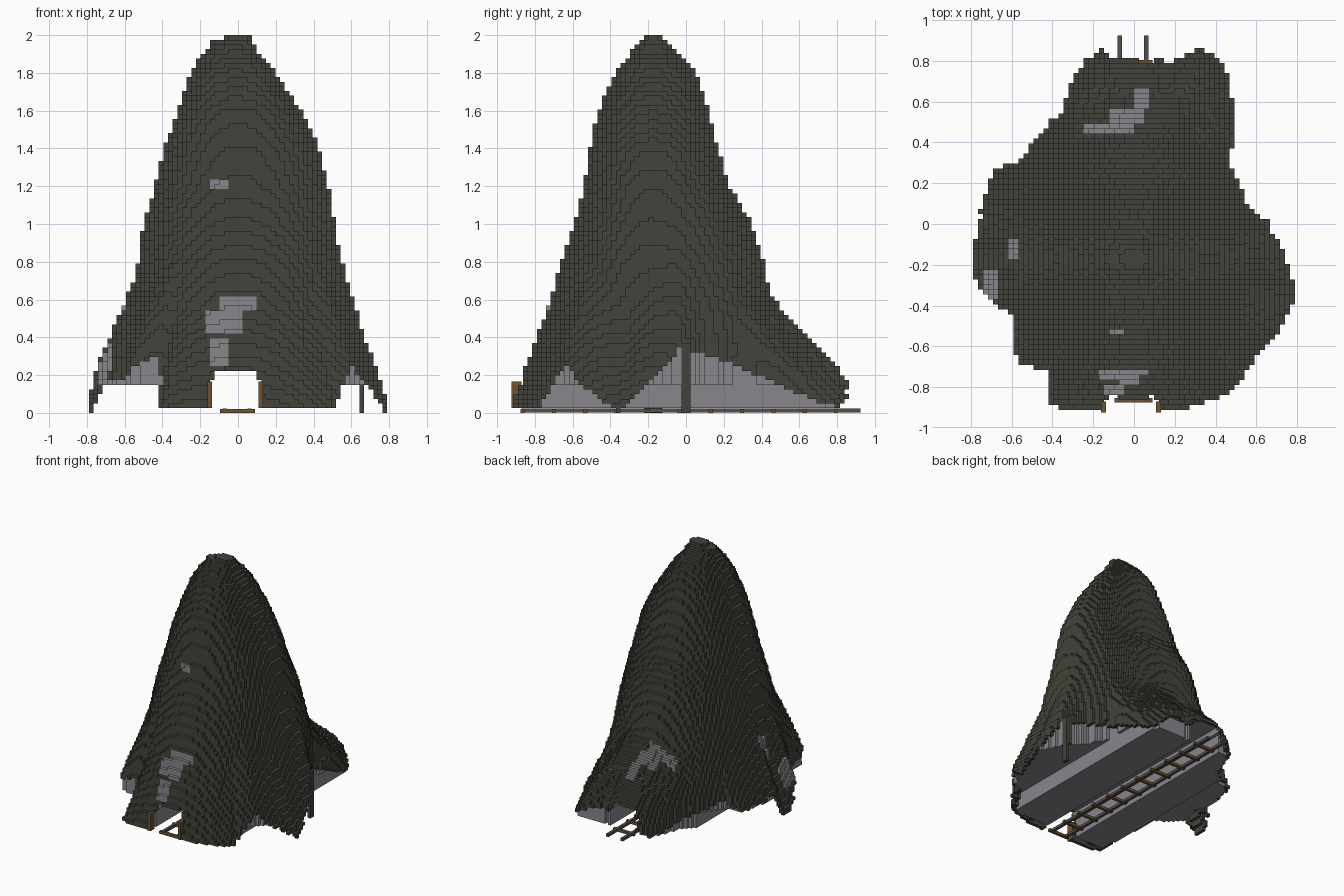
import bpy, bmesh, math

cube = bpy.data.objects.get("Cube")
if cube:
    bpy.data.objects.remove(cube)

V = 2.0 / 81          # block size
CY = -0.18            # y of the summit


def material(name, rgb):
    m = bpy.data.materials.new(name)
    m.diffuse_color = (*rgb, 1)
    m.use_nodes = True
    m.node_tree.nodes["Principled BSDF"].inputs["Base Color"].default_value = (*rgb, 1)
    return m


MOSS = material("dark_moss", (0.055, 0.056, 0.043))
ROCK = material("grey_rock", (0.25, 0.24, 0.26))
WOOD = material("brown_wood", (0.16, 0.085, 0.03))
STEEL = material("dark_steel", (0.08, 0.08, 0.085))


def table(rows, t):
    """Linear interpolation of the columns after the first."""
    if t <= rows[0][0]:
        return rows[0][1:]
    for a, b in zip(rows, rows[1:]):
        if t <= b[0]:
            f = (t - a[0]) / (b[0] - a[0])
            return tuple(p + (q - p) * f for p, q in zip(a[1:], b[1:]))
    return rows[-1][1:]


# height, reach to -x, +x, front, back
PROFILE = [
    (0.0, .64, .64, .62, .95), (0.2, .62, .62, .60, .90), (0.4, .60, .59, .585, .71),
    (0.6, .575, .575, .54, .63), (0.8, .53, .55, .48, .59), (1.0, .50, .51, .41, .53),
    (1.2, .44, .48, .36, .41), (1.4, .39, .43, .33, .35), (1.6, .32, .33, .285, .30),
    (1.8, .25, .20, .19, .23), (1.9, .19, .12, .12, .15), (1.975, .13, .07, .05, .07),
    (2.0, .03, .07, .03, .04)]

# angle, footprint radius, height of the ragged hem
HEM = [
    (-52, .81, .02), (-49, .80, .04), (-38, .76, .25), (-13, .82, 0), (13, .69, .35),
    (25, .62, .32), (45, .65, .25), (64, 1.04, .04), (72, 1.11, .13), (80, .99, .15),
    (88, 1.03, .12), (96, 1.09, .08), (104, 1.01, .03), (116, .81, .12), (138, .74, .22),
    (147, .82, .15), (170, .78, .2), (176, .80, 0), (182, .80, 0), (190, .78, .17),
    (204, .66, .18), (222, .77, .25), (231, .68, .3), (234, .70, .02), (240, .83, .02),
    (258, .76, .02), (282, .76, .02), (308, .81, .02)]

# bare rock patches: x, y and z ranges
PATCHES = [
    (-.10, .09, -.95, -.5, .54, .61), (-.17, .03, -.95, -.5, .42, .54),
    (-.16, -.05, -.95, -.5, .24, .40), (-.15, -.04, -.6, -.4, 1.19, 1.24),
    (-.25, 0, .44, .50, .2, .9), (-.12, .06, .50, .58, .2, .8),
    (0, .08, .58, .67, .2, .8), (-.74, -.67, -.36, -.23, .1, .4),
    (-.62, -.58, -.17, -.07, .2, .8)]


def centre(c):
    return (c[0] + .5) * V, (c[1] + .5) * V, (c[2] + .5) * V


def in_tunnel(x, z):
    return (-.15 < x < .12 and z < .17) or (-.115 < x < .095 and z < .215)


# Solid mountain volume, layer by layer
levels = [table(PROFILE, (k + .5) * V) for k in range(81)]
inside, hem = set(), {}
for i in range(-34, 34):
    for j in range(-39, 39):
        x, y, _ = centre((i, j, 0))
        dx, dy = x, y - CY
        d = math.hypot(dx, dy) or 1e-6
        ang = math.degrees(math.atan2(dy, dx))
        base, rim = table(HEM, ang if ang >= -52 else ang + 360)
        hem[i, j] = rim
        for k in range(81):
            z = (k + .5) * V
            xl, xr, yf, yb = levels[k]
            a, b = (xr if dx > 0 else xl), (yb if dy > 0 else yf)
            p = 2.2
            r = ((abs(dx) / d / a) ** p + (abs(dy) / d / b) ** p) ** (-1 / p)
            w = min(1, max(0, 1 - (z - rim) / .55)) ** 1.5
            if d < r + (base - r) * w:
                inside.add((i, j, k))

# Split into mossy skin and rock core, leaving the tunnel and the hollow base open
moss, rock = set(), set()
for c in inside:
    i, j, k = c
    x, y, z = centre(c)
    if in_tunnel(x, z):
        continue
    skin = any(n not in inside for n in ((i + 1, j, k), (i - 1, j, k), (i, j + 1, k),
                                         (i, j - 1, k), (i, j, k + 1)))
    if skin:
        if z >= hem[i, j] and (k > 0 or hem[i, j] < .015):
            bare = any(q[0] < x < q[1] and q[2] < y < q[3] and q[4] < z < q[5] for q in PATCHES)
            (rock if bare else moss).add(c)
    elif z > .15 or (k > 0 and -.42 < x < .45 and -.85 < y < .80):
        rock.add(c)

# Narrow hanging root on the left flank
for k in range(0, 15):
    for i in (25, 26) if k > 5 else (26,):
        for j in (-1, 0):
            moss.add((i, j, k))
            rock.discard((i, j, k))

SIDES = [
    ((1, 0, 0), ((1, 0, 0), (1, 1, 0), (1, 1, 1), (1, 0, 1))),
    ((-1, 0, 0), ((0, 0, 0), (0, 0, 1), (0, 1, 1), (0, 1, 0))),
    ((0, 1, 0), ((0, 1, 0), (0, 1, 1), (1, 1, 1), (1, 1, 0))),
    ((0, -1, 0), ((0, 0, 0), (1, 0, 0), (1, 0, 1), (0, 0, 1))),
    ((0, 0, 1), ((0, 0, 1), (1, 0, 1), (1, 1, 1), (0, 1, 1))),
    ((0, 0, -1), ((0, 0, 0), (0, 1, 0), (1, 1, 0), (1, 0, 0)))]


def add_object(name, bm, mat):
    me = bpy.data.meshes.new(name)
    bm.to_mesh(me)
    bm.free()
    me.materials.append(mat)
    ob = bpy.data.objects.new(name, me)
    bpy.context.collection.objects.link(ob)
    return ob


def blocks(name, cells, solid, mat):
    """Mesh of the exposed block faces."""
    bm, verts = bmesh.new(), {}
    for c in cells:
        for n, corners in SIDES:
            if (c[0] + n[0], c[1] + n[1], c[2] + n[2]) in solid:
                continue
            face = []
            for o in corners:
                key = (c[0] + o[0], c[1] + o[1], c[2] + o[2])
                if key not in verts:
                    verts[key] = bm.verts.new([q * V for q in key])
                face.append(verts[key])
            bm.faces.new(face)
    return add_object(name, bm, mat)


def box(name, x0, x1, y0, y1, z0, z1, mat):
    bm = bmesh.new()
    bmesh.ops.create_cube(bm, size=1)
    for v in bm.verts:
        v.co = ((x0 + x1) / 2 + v.co.x * (x1 - x0), (y0 + y1) / 2 + v.co.y * (y1 - y0),
                (z0 + z1) / 2 + v.co.z * (z1 - z0))
    return add_object(name, bm, mat)


solid = moss | rock
blocks("mountain_skin", moss, solid, MOSS)
blocks("rock_core", rock, solid, ROCK)

# Track
for side, x in (("right", -.07), ("left", .06)):
    box(side + "_rail", x - .011, x + .011, -.87, .925, .001, .023, STEEL)
for n in range(11):
    y = -.865 + n * .166
    box("sleeper_%d" % n, -.095, .09, y - .011, y + .011, 0, .021, WOOD)

# Timber posts of the front portal
for side, x in (("right", -.15), ("left", .12)):
    box(side + "_portal_post", x - .012, x + .012, -.925, -.87, .025, .165, WOOD)
